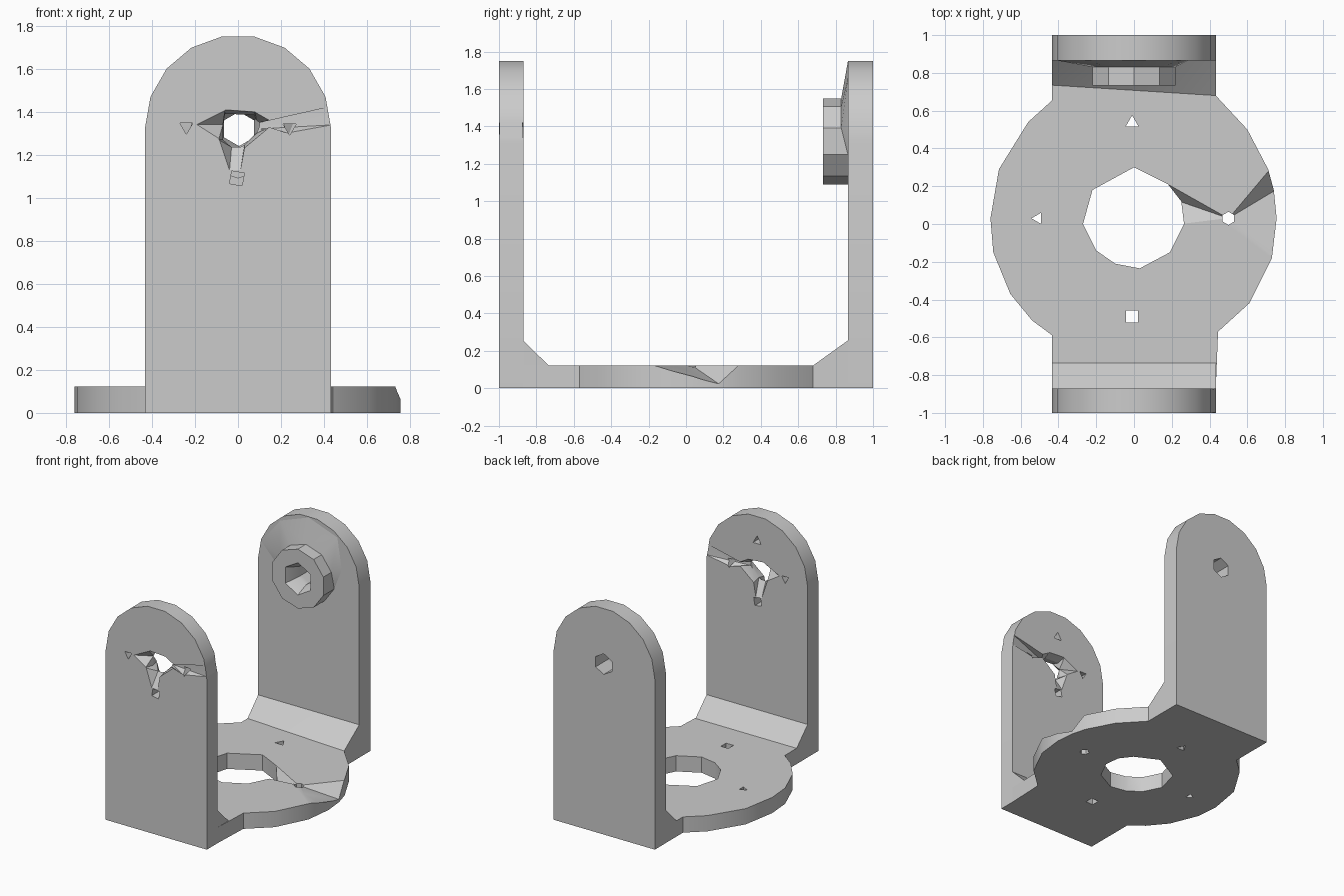
import bpy, bmesh
from math import cos, sin, pi, radians

old = bpy.data.objects.get("Cube")
if old:
    bpy.data.objects.remove(old)

grey = bpy.data.materials.new("light grey")
grey.use_nodes = True
grey.diffuse_color = (0.6, 0.6, 0.6, 1)
grey.node_tree.nodes["Principled BSDF"].inputs["Base Color"].default_value = (0.6, 0.6, 0.6, 1)


def loft(name, rings):
    """Closed solid through rings with equal point counts."""
    bm = bmesh.new()
    vs = [[bm.verts.new(p) for p in ring] for ring in rings]
    n = len(vs[0])
    bm.faces.new(vs[0])
    bm.faces.new(vs[-1])
    for a, b in zip(vs, vs[1:]):
        for i in range(n):
            j = (i + 1) % n
            bm.faces.new((a[i], a[j], b[j], b[i]))
    # split bent quads so every face is flat
    bmesh.ops.connect_verts_nonplanar(bm, angle_limit=0.01, faces=bm.faces[:])
    bmesh.ops.recalc_face_normals(bm, faces=bm.faces[:])
    mesh = bpy.data.meshes.new(name)
    bm.to_mesh(mesh)
    bm.free()
    mesh.materials.append(grey)
    ob = bpy.data.objects.new(name, mesh)
    bpy.context.collection.objects.link(ob)
    return ob


def at_z(pts, z):
    return [(x, y, z) for x, y in pts]


def at_y(pts, y):
    return [(x, y, z) for x, z in pts]


def circle(cx, cy, r, n, start=90):
    return [(cx + r * cos(radians(start) + 2 * pi * i / n),
             cy + r * sin(radians(start) + 2 * pi * i / n)) for i in range(n)]


def cut(ob, cutters):
    for c in cutters:
        c.hide_render = True
        mod = ob.modifiers.new("cut", 'BOOLEAN')
        mod.operation = 'DIFFERENCE'
        mod.solver = 'EXACT'
        mod.object = c
        bpy.context.view_layer.objects.active = ob
        bpy.ops.object.modifier_apply(modifier=mod.name)
        bpy.data.objects.remove(c)


def hole_z(pts):
    return loft("hole_cutter", [at_z(pts, -0.1), at_z(pts, 0.3)])


def hole_y(pts, y0, y1):
    return loft("hole_cutter", [at_y(pts, y0), at_y(pts, y1)])


W, AXIS, T = 0.433, 1.32, 0.122

# Base plate: rough disc with two straight tabs
left = [(-W, 0.655), (-0.56, 0.54), (-0.715, 0.29), (-0.76, 0.03),
        (-0.745, -0.15), (-0.655, -0.37), (-0.54, -0.51), (-W, -0.59)]
right = [(0.445, -0.57), (0.61, -0.42), (0.73, -0.18), (0.755, 0.03),
         (0.74, 0.18), (0.71, 0.29), (0.6, 0.5), (W, 0.68)]
outline = left + [(-W, -0.87), (W, -0.87)] + right + [(W, 0.865), (-W, 0.865)]
base = loft("base_plate", [at_z(outline, 0), at_z(outline, T)])

bore = [(0, 0.3), (-0.22, 0.18), (-0.27, 0), (-0.2, -0.14), (-0.1, -0.21),
        (0.03, -0.235), (0.19, -0.15), (0.265, 0), (0.25, 0.12), (0.18, 0.21)]
cutters = [hole_z(bore),
           hole_z(circle(-0.01, 0.535, 0.04, 3)),
           hole_z(circle(-0.51, 0.03, 0.033, 3, 180)),
           hole_z(circle(0.5, 0.03, 0.035, 6)),
           hole_z(circle(-0.01, -0.49, 0.045, 4, 45))]

# Dents in the plate beside the side screw hole
apex = (0.5, 0.03, T + 0.001)
for rim in ([(0.74, -0.18, T), (0.77, 0.03, 0.07), (0.75, 0.18, 0.02), (0.72, 0.29, T)],
            [(0.18, 0.21, T), (0.24, 0.12, 0.05), (0.25, 0, T)]):
    low = [apex] + rim
    cutters.append(loft("dent_cutter", [low, [(x, y, 0.2) for x, y, z in low]]))
cut(base, cutters)


# Uprights with rounded tops
def upright(name, y0, y1):
    arch = [(W * cos(pi * i / 9), AXIS + 0.436 * sin(pi * i / 9)) for i in range(10)]
    arch += [(-W, 0), (W, 0)]
    return loft(name, [at_y(arch, y0), at_y(arch, y1)])


front = upright("front_upright", -1, -0.87)
back = upright("back_upright", 0.865, 1)

# Ragged bearing opening in the front upright, narrow at mid depth
star = [(-0.2, 1.34), (-0.06, 1.41), (0.08, 1.4), (0.15, 1.36), (0.46, 1.43), (0.46, 1.34),
        (0.24, 1.3), (0.15, 1.33), (0.03, 1.23), (0.01, 1.12), (-0.04, 1.12), (-0.09, 1.27)]
neck = [(-0.07, 1.34), (-0.06, 1.39), (0.075, 1.385), (0.085, 1.36), (0.1, 1.35), (0.1, 1.335),
        (0.095, 1.32), (0.085, 1.3), (0.03, 1.245), (0.01, 1.235), (-0.03, 1.235), (-0.07, 1.27)]
cut(front, [loft("opening_cutter", [at_y(star, -1.005), at_y(neck, -0.935), at_y(star, -0.865)]),
            hole_y(circle(-0.24, 1.33, 0.035, 3, 150), -1.1, -0.8),
            hole_y(circle(0.24, 1.325, 0.035, 3, 30), -1.1, -0.8),
            hole_y(circle(-0.005, 1.09, 0.042, 4, 35), -1.1, -0.8),
            hole_y(circle(0, 1.56, 0.04, 3), -0.93, -0.8)])

# Bearing boss on the back upright, flaring into the arch
flare = [0.43, 0.42, 0.43, 0.23, 0.23, 0.23, 0.23, 0.23, 0.3, 0.42]
unit = circle(0, 0, 1, 10)
foot = [(x * r, AXIS + z * r) for (x, z), r in zip(unit, flare)]
ring = circle(0, AXIS, 0.23, 10)
boss = loft("bearing_boss", [at_y(foot, 0.866), at_y(ring, 0.83), at_y(ring, 0.732)])

wide, narrow = circle(0, AXIS, 0.13, 6), circle(0.005, AXIS, 0.08, 6)
cut(boss, [hole_y(narrow, 0.6, 1.1),
           loft("funnel_cutter", [at_y(wide, 0.72), at_y(narrow, 0.83)])])
cut(back, [hole_y(narrow, 0.6, 1.1)])


# Sloped fillets between the plate and uprights
def fillet(name, wall, toe_left, toe_right):
    ends = [[(x, wall, T), (x, toe, T), (x, wall, 0.255)]
            for x, toe in ((-W, toe_left), (W, toe_right))]
    return loft(name, ends)


parts = [base, front, back, boss,
         fillet("front_fillet", -0.87, -0.735, -0.735),
         fillet("back_fillet", 0.865, 0.735, 0.68)]

bpy.ops.object.select_all(action='DESELECT')
for ob in parts:
    ob.select_set(True)
bpy.context.view_layer.objects.active = base
bpy.ops.object.shade_smooth_by_angle(angle=radians(30))
